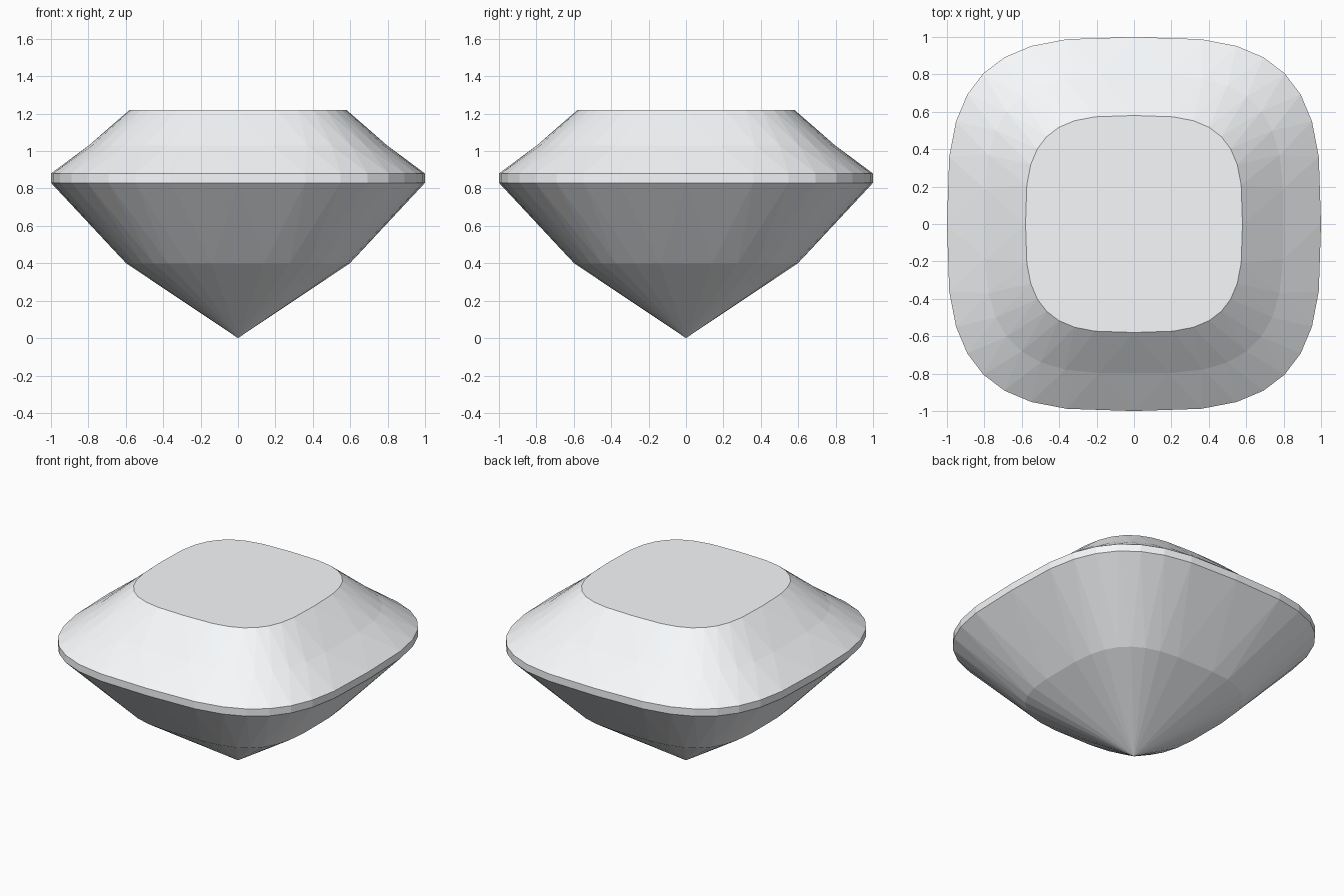
import bpy, bmesh, math

if "Cube" in bpy.data.objects:
    bpy.data.objects.remove(bpy.data.objects["Cube"])

SIDES = 32
POWER = 2 / 3.2      # rounded-square (superellipse) outline

def outline(angle, radius):
    c, s = math.cos(angle), math.sin(angle)
    return (radius * math.copysign(abs(c) ** POWER, c),
            radius * math.copysign(abs(s) ** POWER, s))

def ring(bm, radius, z, offset=0.0):
    return [bm.verts.new((*outline((i + offset) * math.tau / SIDES, radius), z))
            for i in range(SIDES)]

def quads(bm, low, high):
    for i in range(SIDES):
        j = (i + 1) % SIDES
        bm.faces.new((low[i], low[j], high[j], high[i]))

def facets(bm, plain, shifted):
    # triangles between a ring and one turned by half a step
    for i in range(SIDES):
        j = (i + 1) % SIDES
        bm.faces.new((plain[i], plain[j], shifted[i]))
        bm.faces.new((plain[j], shifted[j], shifted[i]))

bm = bmesh.new()
# Pavilion: pointed base and lower facets
culet = bm.verts.new((0, 0, 0))
pavilion = ring(bm, 0.60, 0.40, 0.5)
for i in range(SIDES):
    bm.faces.new((culet, pavilion[(i + 1) % SIDES], pavilion[i]))
girdle_low = ring(bm, 1.0, 0.83)
facets(bm, girdle_low, pavilion)
# Girdle band
girdle_high = ring(bm, 1.0, 0.88)
quads(bm, girdle_low, girdle_high)
# Crown facets and flat table
crown = ring(bm, 0.80, 1.03, 0.5)
facets(bm, girdle_high, crown)
table = ring(bm, 0.58, 1.22)
facets(bm, table, crown)
bm.faces.new(table)

bmesh.ops.recalc_face_normals(bm, faces=bm.faces)
mesh = bpy.data.meshes.new("cushion_gem")
bm.to_mesh(mesh)
bm.free()

# Pale clear-stone colour
stone = bpy.data.materials.new("clear_stone")
stone.diffuse_color = (0.93, 0.95, 0.97, 1)
stone.use_nodes = True
stone.node_tree.nodes["Principled BSDF"].inputs["Base Color"].default_value = stone.diffuse_color
mesh.materials.append(stone)
bpy.context.collection.objects.link(bpy.data.objects.new("cushion_gem", mesh))
